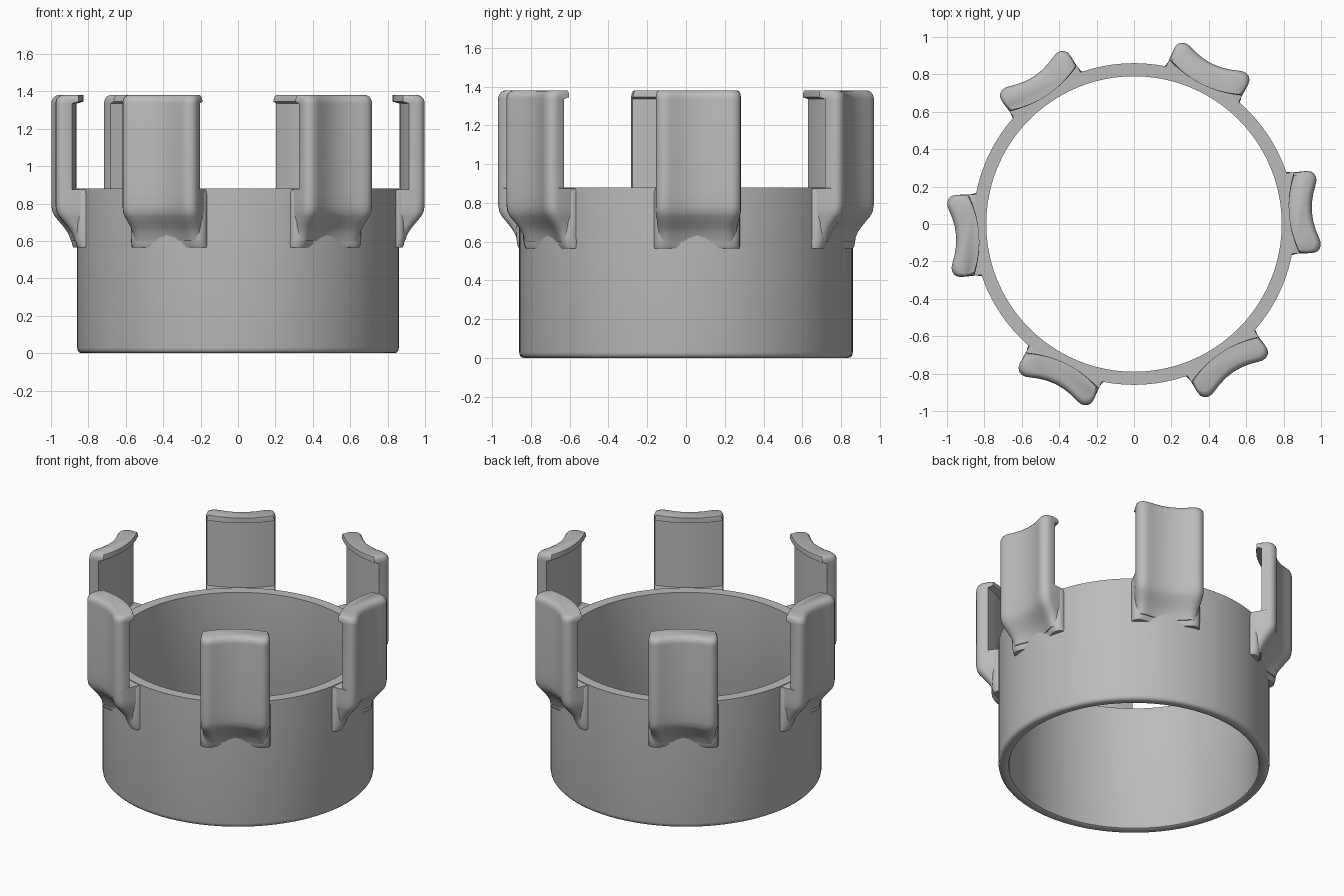
import bpy, bmesh, math

if "Cube" in bpy.data.objects:
    bpy.data.objects.remove(bpy.data.objects["Cube"])

grey = bpy.data.materials.new("plain grey")
grey.diffuse_color = (0.5, 0.5, 0.5, 1)
grey.use_nodes = True
grey.node_tree.nodes["Principled BSDF"].inputs["Base Color"].default_value = grey.diffuse_color


def finish(bm, name, angle=35):
    bmesh.ops.recalc_face_normals(bm, faces=bm.faces)
    me = bpy.data.meshes.new(name)
    bm.to_mesh(me)
    bm.free()
    me.materials.append(grey)
    ob = bpy.data.objects.new(name, me)
    bpy.context.collection.objects.link(ob)
    bpy.ops.object.select_all(action='DESELECT')
    ob.select_set(True)
    bpy.context.view_layer.objects.active = ob
    bpy.ops.object.shade_smooth_by_angle(angle=math.radians(angle))
    return ob


def loft(bm, loops, capped=True):
    """Skin closed loops in order; cap the ends or close back to the first."""
    rings = [[bm.verts.new(p) for p in loop] for loop in loops]
    pairs = list(zip(rings, rings[1:]))
    if not capped:
        pairs.append((rings[-1], rings[0]))
    for a, b in pairs:
        n = len(a)
        for i in range(n):
            j = (i + 1) % n
            bm.faces.new((a[i], a[j], b[j], b[i]))
    if capped:
        bm.faces.new(rings[0])
        bm.faces.new(rings[-1])


# Ring: thin band with a rounded lower rim
SEG = 96
profile = [(0.79, 0.88), (0.86, 0.88), (0.86, 0.03), (0.857, 0.014), (0.848, 0.004),
           (0.835, 0.0), (0.805, 0.0), (0.795, 0.006), (0.79, 0.018)]
bm = bmesh.new()
loft(bm, [[(r * math.cos(2 * math.pi * i / SEG), r * math.sin(2 * math.pi * i / SEG), z)
           for i in range(SEG)] for r, z in profile], capped=False)
finish(bm, "ring")

# Claw outline as (radius, sideways): scooped outer face with rounded side lobes
OUTER = [(0.953, 0.0), (0.957, 0.05), (0.968, 0.10), (0.982, 0.14), (0.989, 0.165),
         (0.988, 0.185), (0.978, 0.205), (0.962, 0.216), (0.94, 0.22)]
SIDE = [0.215, 0.16, 0.10, 0.05, 0.0]


def section(z, sink, inner, bulge=0.035, width=1.0, angle=0.0):
    """One horizontal slice: sink pulls the outer face in, inner is the mid radius inside."""
    half = [(max(u - sink, inner + 0.01), t * width) for u, t in OUTER]
    half += [(min(inner + bulge * (t / 0.215) ** 2, half[-1][0] - 0.005), t * width) for t in SIDE]
    full = half + [(u, -t) for u, t in half[-2:0:-1]]
    c, s = math.cos(angle), math.sin(angle)
    return [(u * c - t * s, u * s + t * c, z) for u, t in full]


# (height, sink, inner mid radius, inner bulge, width)
CLAW = [(0.60, 0.105, 0.81, 0.0, 0.93), (0.64, 0.09, 0.81, 0.0, 0.92), (0.67, 0.07, 0.81, 0.0, 0.93),
        (0.70, 0.045, 0.81, 0.0, 0.95), (0.73, 0.02, 0.81, 0.0, 0.98), (0.755, 0.006, 0.81, 0.0, 1.0),
        (0.79, 0.0, 0.81, 0.0, 1.0), (0.875, 0.0, 0.81, 0.0, 1.0), (0.876, 0.0, 0.868, 0.035, 1.0),
        (1.335, 0.0, 0.868, 0.035, 1.0), (1.345, 0.001, 0.83, 0.04, 1.0), (1.36, 0.006, 0.83, 0.04, 0.99),
        (1.373, 0.017, 0.83, 0.04, 0.97), (1.38, 0.034, 0.83, 0.04, 0.93)]
FOOT = [(0.565, 0.12, 0.80, 0.0, 1.01), (0.58, 0.112, 0.80, 0.0, 1.01), (0.62, 0.105, 0.80, 0.0, 1.01),
        (0.85, 0.105, 0.80, 0.0, 1.01), (0.87, 0.112, 0.80, 0.0, 0.99)]

for k in range(6):
    a = math.radians(3.9 + 60 * k)
    for name, levels in (("claw", CLAW), ("claw_foot", FOOT)):
        bm = bmesh.new()
        loft(bm, [section(*lv, angle=a) for lv in levels])
        finish(bm, f"{name}_{k + 1}")
